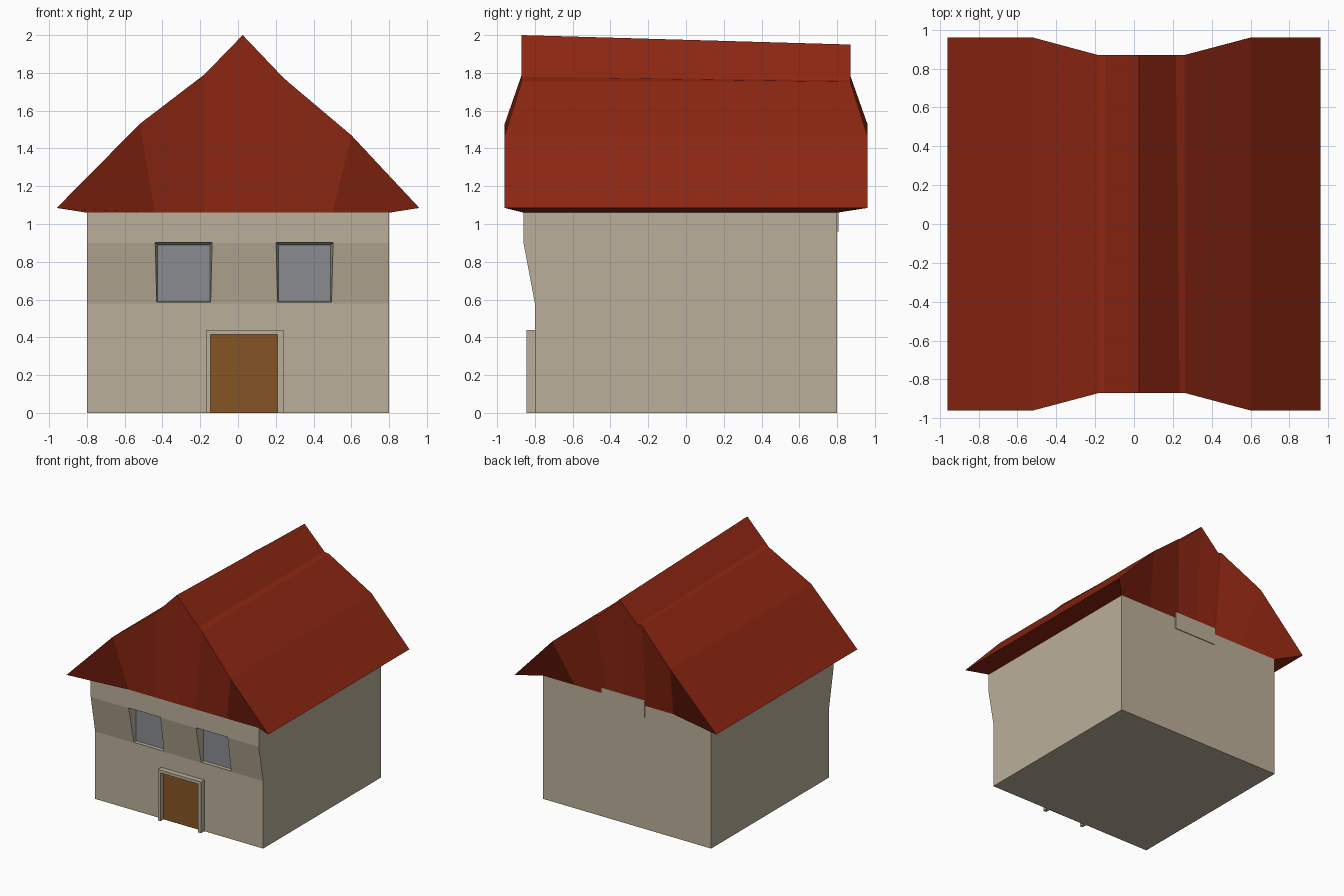
import bpy, bmesh

if "Cube" in bpy.data.objects:
    bpy.data.objects.remove(bpy.data.objects["Cube"])


def material(name, rgb):
    m = bpy.data.materials.new(name)
    m.diffuse_color = (*rgb, 1)
    m.use_nodes = True
    m.node_tree.nodes["Principled BSDF"].inputs["Base Color"].default_value = m.diffuse_color
    return m


plaster = material("plaster", (0.50, 0.43, 0.32))
tiles = material("roof_red", (0.27, 0.020, 0.006))
wood = material("door_wood", (0.235, 0.09, 0.018))
glass = material("window_grey", (0.25, 0.26, 0.28))


def make(name, verts, faces, mat=None):
    mesh = bpy.data.meshes.new(name)
    mesh.from_pydata(verts, [], faces)
    bm = bmesh.new()
    bm.from_mesh(mesh)
    bmesh.ops.recalc_face_normals(bm, faces=bm.faces)
    bm.to_mesh(mesh)
    bm.free()
    ob = bpy.data.objects.new(name, mesh)
    bpy.context.collection.objects.link(ob)
    if mat:
        mesh.materials.append(mat)
    return ob


def loft(name, a, b, mat=None):
    """Solid between two matching outlines."""
    n = len(a)
    sides = [(i, (i + 1) % n, n + (i + 1) % n, n + i) for i in range(n)]
    return make(name, a + b, sides + [tuple(range(n)), tuple(range(n, 2 * n))], mat)


def rect(x0, x1, z0, z1, y):
    return [(x0, y, z0), (x1, y, z0), (x1, y, z1), (x0, y, z1)]


def box(name, x0, x1, y0, y1, z0, z1, mat):
    return loft(name, rect(x0, x1, z0, z1, y0), rect(x0, x1, z0, z1, y1), mat)


# walls: side profile with the jettied upper front, extruded across x
side = [(-0.8, 0), (0.8, 0), (0.8, 1.06), (-0.86, 1.06), (-0.86, 0.9), (-0.8, 0.58)]
walls = loft("walls", [(-0.8, y, z) for y, z in side],
             [(0.8, y, z) for y, z in side], plaster)

# windows: tapered recess cut into the wall, pane at the bottom of it
for label, x0, x1 in (("left", -0.44, -0.135), ("right", 0.2, 0.505)):
    t = 0.014
    cutter = loft(f"window_cutter_{label}",
                  rect(x0 - 0.004, x1 + 0.004, 0.577, 0.908, -0.90),
                  rect(x0 + t, x1 - t, 0.59, 0.89, -0.77))
    cutter.hide_render = True
    cutter.hide_viewport = True
    cut = walls.modifiers.new(f"window_{label}", "BOOLEAN")
    cut.operation = "DIFFERENCE"
    cut.solver = "EXACT"
    cut.object = cutter
    box(f"window_pane_{label}", x0 + t, x1 - t, -0.776, -0.765, 0.59, 0.89, glass)

# door and its arch-shaped surround
box("door", -0.145, 0.21, -0.803, -0.79, 0, 0.415, wood)
frame = [(-0.17, 0), (-0.17, 0.44), (0.24, 0.44), (0.24, 0),
         (0.21, 0), (0.21, 0.415), (-0.145, 0.415), (-0.145, 0)]
loft("door_frame", [(x, -0.845, z) for x, z in frame],
     [(x, -0.8, z) for x, z in frame], plaster)

# shallow block under the rear gable
box("rear_gable_block", -0.17, 0.24, 0.79, 0.807, 0.96, 1.11, plaster)

# roof: front and back gable outlines over the wall-top rectangle
front = [(-0.96, 1.085), (-0.52, 1.53), (-0.18, 1.79), (-0.155, 1.815), (0.025, 2.0),
         (0.235, 1.78), (0.262, 1.755), (0.6, 1.47), (0.96, 1.085)]
back = [(-0.96, 1.085), (-0.52, 1.53), (-0.185, 1.785), (-0.15, 1.775), (0.025, 1.95),
        (0.215, 1.76), (0.26, 1.752), (0.6, 1.47), (0.96, 1.085)]
depth = [0.96, 0.96] + [0.87] * 5 + [0.96, 0.96]
base = [-0.8, -0.44, -0.18, -0.155, 0.02, 0.19, 0.2, 0.5, 0.8]
n = len(base)
verts = [(x, -d, z) for (x, z), d in zip(front, depth)]
verts += [(x, d, z) for (x, z), d in zip(back, depth)]
verts += [(x, -0.86, 1.06) for x in base] + [(x, 0.8, 1.06) for x in base]
faces = []
for i in range(n - 1):
    j = i + 1
    faces += [(i, j, n + j, n + i),                      # slope
              (i, j, 2 * n + j, 2 * n + i),              # front gable
              (n + i, n + j, 3 * n + j, 3 * n + i),      # rear gable
              (2 * n + i, 2 * n + j, 3 * n + j, 3 * n + i)]  # underside
for i in (0, n - 1):                                     # eaves
    faces.append((i, n + i, 3 * n + i, 2 * n + i))
make("roof", verts, faces, tiles)
